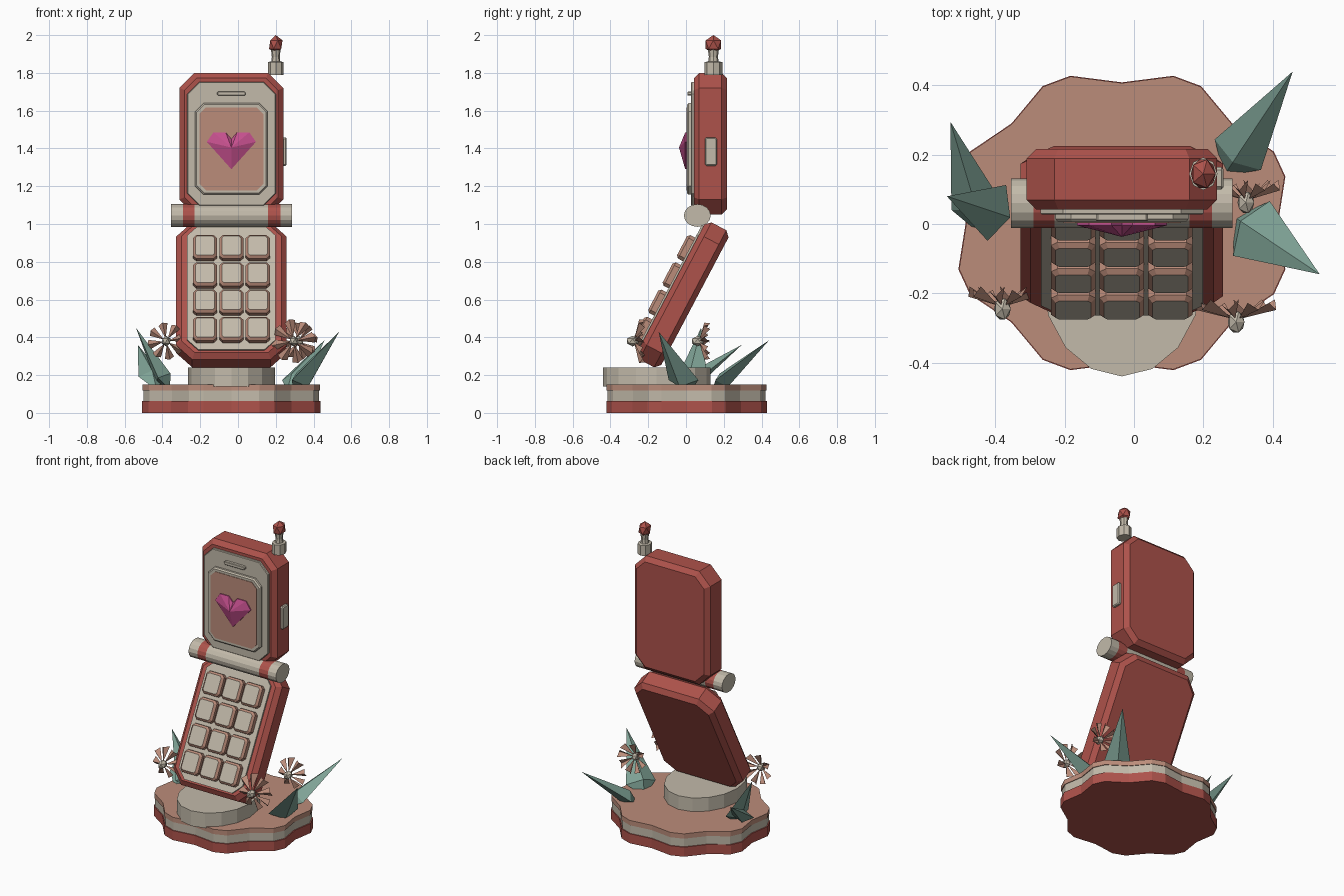
import bpy, bmesh, math
from mathutils import Vector, Matrix

if "Cube" in bpy.data.objects:
    bpy.data.objects.remove(bpy.data.objects["Cube"], do_unlink=True)

CX = -0.035  # common centre line of phone and base


def material(name, r, g, b):
    m = bpy.data.materials.new(name)
    m.use_nodes = True
    m.diffuse_color = (r, g, b, 1)
    bsdf = next(n for n in m.node_tree.nodes if n.type == "BSDF_PRINCIPLED")
    bsdf.inputs["Base Color"].default_value = (r, g, b, 1)
    return m


RED = material("brick_red", 0.42, 0.085, 0.07)
GREY = material("warm_grey", 0.54, 0.49, 0.40)
PEACH = material("peach", 0.50, 0.265, 0.195)
TEAL = material("leaf_teal", 0.21, 0.36, 0.30)
PINK = material("heart_pink", 0.56, 0.08, 0.27)


def finish(name, bm, mats, matrix=Matrix()):
    bmesh.ops.recalc_face_normals(bm, faces=bm.faces)
    mesh = bpy.data.meshes.new(name)
    bm.to_mesh(mesh)
    bm.free()
    for m in mats:
        mesh.materials.append(m)
    ob = bpy.data.objects.new(name, mesh)
    ob.matrix_world = matrix
    bpy.context.collection.objects.link(ob)
    return ob


def loft(name, rings, mat, cap=None, matrix=Matrix()):
    """Skin a list of equal point rings; the first cap may have its own colour."""
    bm = bmesh.new()
    loops = [[bm.verts.new(p) for p in ring] for ring in rings]
    n = len(loops[0])
    for a, b in zip(loops, loops[1:]):
        for i in range(n):
            j = (i + 1) % n
            bm.faces.new((a[i], a[j], b[j], b[i]))
    front = bm.faces.new(loops[0])
    front.material_index = 1 if cap else 0
    bm.faces.new(loops[-1])
    return finish(name, bm, [mat, cap] if cap else [mat], matrix)


def octagon(hw, hh, c, y, inset):
    hw, hh, c = hw - inset, hh - inset, c - inset * 0.586
    pts = []
    for sx, sz in ((1, 1), (-1, 1), (-1, -1), (1, -1)):
        pair = [(sx * hw, y, sz * (hh - c)), (sx * (hw - c), y, sz * hh)]
        pts += pair if sx * sz > 0 else pair[::-1]
    return pts


def plate(name, hw, hh, c, layers, mat, cap=None, matrix=Matrix()):
    """Corner-cut slab facing -y; layers are (y, inset) from front to back."""
    return loft(name, [octagon(hw, hh, c, y, i) for y, i in layers], mat, cap, matrix)


def disc(rx, ry, z, n=16):
    return [(rx * math.cos(2 * math.pi * i / n), ry * math.sin(2 * math.pi * i / n), z) for i in range(n)]


# Scalloped base in three layers
def scallop(s, z):
    pts = []
    for lobe in range(8):
        for deg, r in ((0, 0.41), (17.5, 0.45), (27.5, 0.45)):
            a = math.radians(lobe * 45 + deg)
            pts.append((1.1 * s * r * math.cos(a), 0.99 * s * r * math.sin(a), z))
    return pts


at_base = Matrix.Translation((CX, 0.003, 0))
for name, s, z0, z1, mat in (("base_bottom", 1, 0, 0.063, RED),
                             ("base_middle", 0.985, 0.063, 0.118, GREY),
                             ("base_top", 0.995, 0.118, 0.15, PEACH)):
    loft(name, [scallop(s, z0), scallop(s, z1)], mat, None, at_base)
loft("pedestal", [disc(0.23, 0.285, 0.14), disc(0.23, 0.285, 0.24)], GREY, None,
     Matrix.Translation((CX, -0.155, 0)))

# Lower half, leaning back
lean = Matrix.Translation((CX, -0.017, 0.625)) @ Matrix.Rotation(math.radians(-27.8), 4, "X")
B = 0.028
plate("lower_body", 0.2925, 0.41, 0.085,
      [(-0.0725, B), (-0.0725 + B, 0), (0.0725 - B, 0), (0.0725, B)], RED, None, lean)
plate("keypad_panel", 0.234, 0.372, 0.06, [(-0.083, 0), (-0.07, 0)], GREY, None, lean)
for row in range(4):
    for col in range(3):
        spot = Matrix.Translation(((col - 1) * 0.14, 0, 0.228 - row * 0.163))
        plate("key", 0.064, 0.07, 0.018, [(-0.125, 0.013), (-0.112, 0), (-0.08, 0)],
              PEACH, GREY, lean @ spot)

# Upper half, upright
upper = Matrix.Translation((CX, 0, 1.425))
plate("upper_body", 0.275, 0.375, 0.08,
      [(0.042, B), (0.042 + B, 0), (0.217 - B, 0), (0.217, B)], RED, None, upper)
plate("screen_panel", 0.235, 0.328, 0.065, [(0.027, 0.004), (0.031, 0), (0.045, 0)], GREY, None, upper)
at_screen = Matrix.Translation((CX, 0, 1.398))
plate("screen_frame", 0.192, 0.243, 0.045,
      [(0.006, 0.021), (0.006, 0.008), (0.014, 0), (0.03, 0)], GREY, None, at_screen)
plate("screen", 0.169, 0.22, 0.035, [(0.003, 0), (0.01, 0)], PEACH, None, at_screen)
plate("earpiece", 0.075, 0.011, 0.006, [(0.008, 0.003), (0.011, 0), (0.03, 0)], GREY, None,
      Matrix.Translation((CX, 0, 1.69)))
plate("side_button", 0.032, 0.075, 0.008, [(-0.02, 0.01), (-0.02, 0.006), (-0.014, 0), (0.01, 0)],
      GREY, None, Matrix.Translation((0.238, 0.132, 1.383)) @ Matrix.Rotation(math.pi / 2, 4, "Z"))

# Faceted heart
half = [(0.03, 0.095), (0.095, 0.095), (0.13, 0.045)]
outline = [(0, 0.06)] + half + [(0, -0.1)] + [(-x, z) for x, z in reversed(half)]
bm = bmesh.new()
back = [bm.verts.new((x, 0.006, z)) for x, z in outline]
rim = [bm.verts.new((x, -0.004, z)) for x, z in outline]
apex = bm.verts.new((0, -0.037, 0.015))
bm.faces.new(back)
for i in range(len(outline)):
    j = (i + 1) % len(outline)
    bm.faces.new((rim[i], rim[j], apex))
    bm.faces.new((back[i], back[j], rim[j], rim[i]))
finish("heart", bm, [PINK], Matrix.Translation((CX, 0, 1.39)))

# Hinge barrel in alternating sections
hinge = Matrix.Translation((0, 0.06, 1.045)) @ Matrix.Rotation(math.pi / 2, 4, "Y")
cuts = [-0.355, -0.29, -0.23, 0.16, 0.225, 0.285]
for k, (a, b) in enumerate(zip(cuts, cuts[1:])):
    loft("hinge_band" if k % 2 else "hinge_barrel",
         [disc(0.06, 0.071, a), disc(0.06, 0.071, b)], RED if k % 2 else GREY, None, hinge)

# Antenna
loft("antenna_stem", [disc(r, r * 1.15, z, 8) for r, z in
     ((0.041, 1.79), (0.041, 1.858), (0.024, 1.86), (0.021, 1.885), (0.026, 1.93))], GREY, None,
     Matrix.Translation((0.2, 0.145, 0)))


def gem(name, pos, scale, mat):
    bm = bmesh.new()
    bmesh.ops.create_icosphere(bm, subdivisions=1, radius=1)
    finish(name, bm, [mat], Matrix.Translation(pos) @ Matrix.Diagonal((*scale, 1)))


gem("antenna_tip", (0.2, 0.145, 1.95), (0.04, 0.048, 0.05), RED)


# Pointed crystal-like leaves
def leaf(base, tip, w, belly=0.2):
    base, tip = Vector(base), Vector(tip)
    d = tip - base
    side = d.cross(Vector((0, 0, 1))).normalized()
    up = side.cross(d).normalized()
    mid = base + d * belly
    bm = bmesh.new()
    ends = [bm.verts.new(base), bm.verts.new(tip)]
    ring = [bm.verts.new(mid + o) for o in (side * w, up * w * 0.55, -side * w, -up * w * 0.55)]
    for e in ends:
        for i in range(4):
            bm.faces.new((ring[i], ring[(i + 1) % 4], e))
    finish("leaf", bm, [TEAL])


leaf((0.26, 0.14, 0.12), (0.458, 0.44, 0.385), 0.08)
leaf((0.29, 0.02, 0.11), (0.536, -0.145, 0.43), 0.095)
leaf((-0.43, -0.04, 0.12), (-0.53, 0.295, 0.36), 0.07, 0.3)
leaf((-0.36, 0.02, 0.12), (-0.54, 0.08, 0.45), 0.085)


# Flowers: folded petals around a bud
def flower(pos, r):
    bm = bmesh.new()
    for k in range(8):
        a = k * math.pi / 4 + 0.2

        def point(rad, off, y):
            return bm.verts.new((rad * math.cos(a + off), y, rad * math.sin(a + off)))
        root, left = point(0.015, 0, 0.01), point(r * 0.95, -0.27, 0.065)
        tip, right = point(r, 0, 0.035), point(r * 0.9, 0.27, 0.055)
        bm.faces.new((root, left, tip))
        bm.faces.new((root, tip, right))
    finish("flower_petals", bm, [PEACH], Matrix.Translation(pos))
    gem("flower_bud", pos, (0.027, 0.036, 0.028), GREY)


flower((-0.38, -0.245, 0.38), 0.1)
flower((0.295, -0.283, 0.38), 0.118)
flower((0.323, 0.062, 0.38), 0.1)
